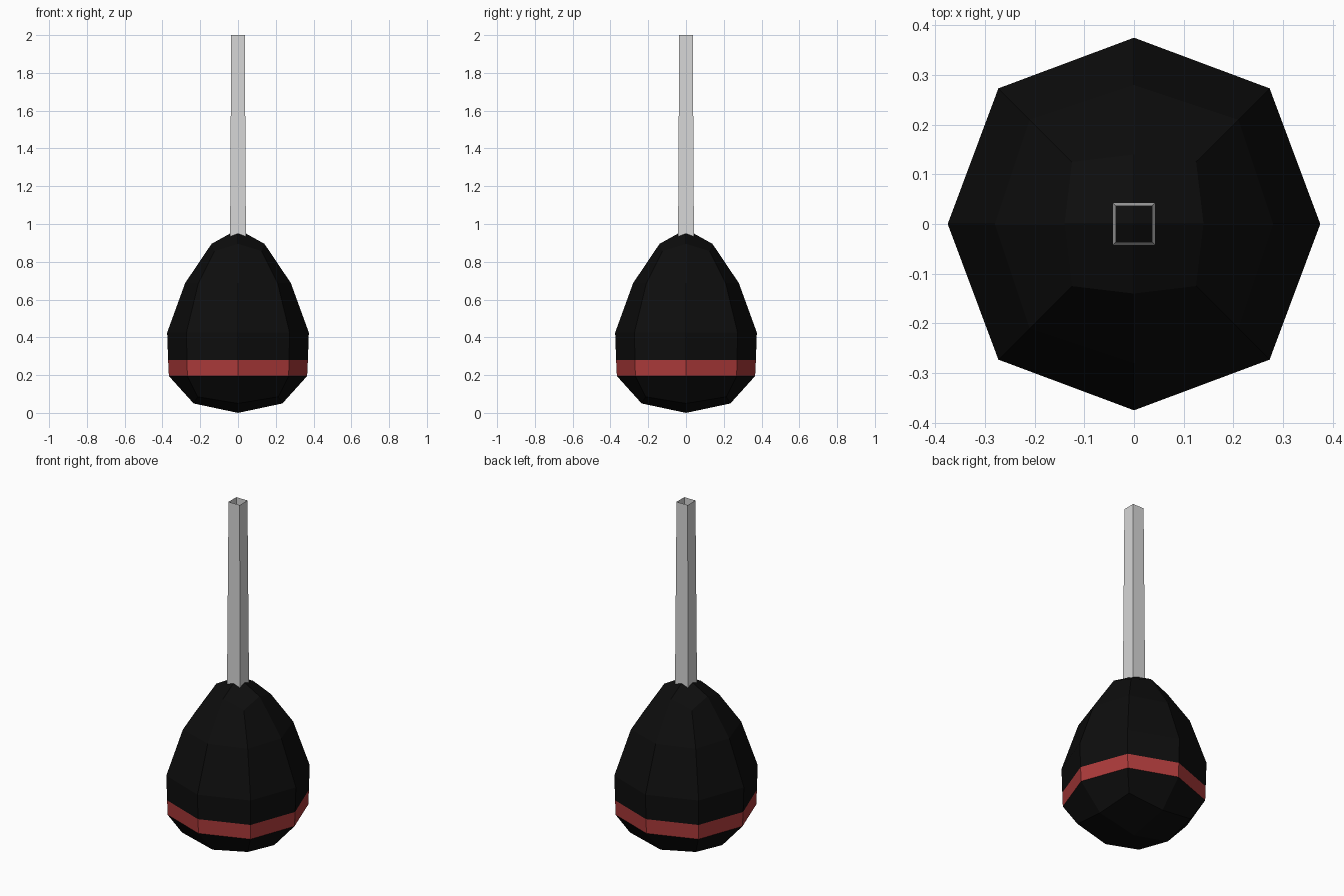
import bpy, bmesh, math

if "Cube" in bpy.data.objects:
    bpy.data.objects.remove(bpy.data.objects["Cube"])


def material(name, rgb):
    m = bpy.data.materials.new(name)
    m.diffuse_color = (*rgb, 1)
    m.use_nodes = True
    m.node_tree.nodes["Principled BSDF"].inputs["Base Color"].default_value = m.diffuse_color
    return m


black = material("matt black", (0.004, 0.004, 0.004))
red = material("dull red", (0.41, 0.042, 0.042))
grey = material("light grey", (0.68, 0.68, 0.68))


def finish(bm, name, mats):
    me = bpy.data.meshes.new(name)
    bm.to_mesh(me)
    bm.free()
    for m in mats:
        me.materials.append(m)
    ob = bpy.data.objects.new(name, me)
    bpy.context.collection.objects.link(ob)
    return ob


# Egg-shaped float: rings of 8 points (axis radius, axis z, diagonal offset, diagonal z)
rings = [
    (0.235, 0.05, 0.213, 0.085),
    (0.366, 0.195, 0.268, 0.195),
    (0.370, 0.28, 0.270, 0.28),
    (0.375, 0.425, 0.273, 0.425),
    (0.280, 0.687, 0.210, 0.687),
    (0.140, 0.895, 0.125, 0.857),
]
bm = bmesh.new()
loops = []
for axis_r, axis_z, diag, diag_z in rings:
    loop = []
    for i in range(8):
        a = i * math.pi / 4
        r, z = (diag * math.sqrt(2), diag_z) if i % 2 else (axis_r, axis_z)
        loop.append(bm.verts.new((r * math.cos(a), r * math.sin(a), z)))
    loops.append(loop)
for level, (lo, hi) in enumerate(zip(loops, loops[1:])):
    for i in range(8):
        j = (i + 1) % 8
        f = bm.faces.new((lo[i], lo[j], hi[j], hi[i]))
        f.material_index = 1 if level == 1 else 0  # painted band
# End caps of four quads each
bottom = bm.verts.new((0, 0, 0))
top = bm.verts.new((0, 0, 0.973))
for i in range(0, 8, 2):
    lo, hi = loops[0], loops[-1]
    bm.faces.new((bottom, lo[(i + 2) % 8], lo[i + 1], lo[i]))
    bm.faces.new((top, hi[i], hi[i + 1], hi[(i + 2) % 8]))
finish(bm, "float_body", [black, red])

# Slightly tapered, open square stem
bm = bmesh.new()
ends = []
for half, z in ((0.042, 0.92), (0.036, 2.0)):
    ends.append([bm.verts.new((x * half, y * half, z))
                 for x, y in ((-1, -1), (1, -1), (1, 1), (-1, 1))])
for i in range(4):
    j = (i + 1) % 4
    bm.faces.new((ends[0][i], ends[0][j], ends[1][j], ends[1][i]))
finish(bm, "stem", [grey])
